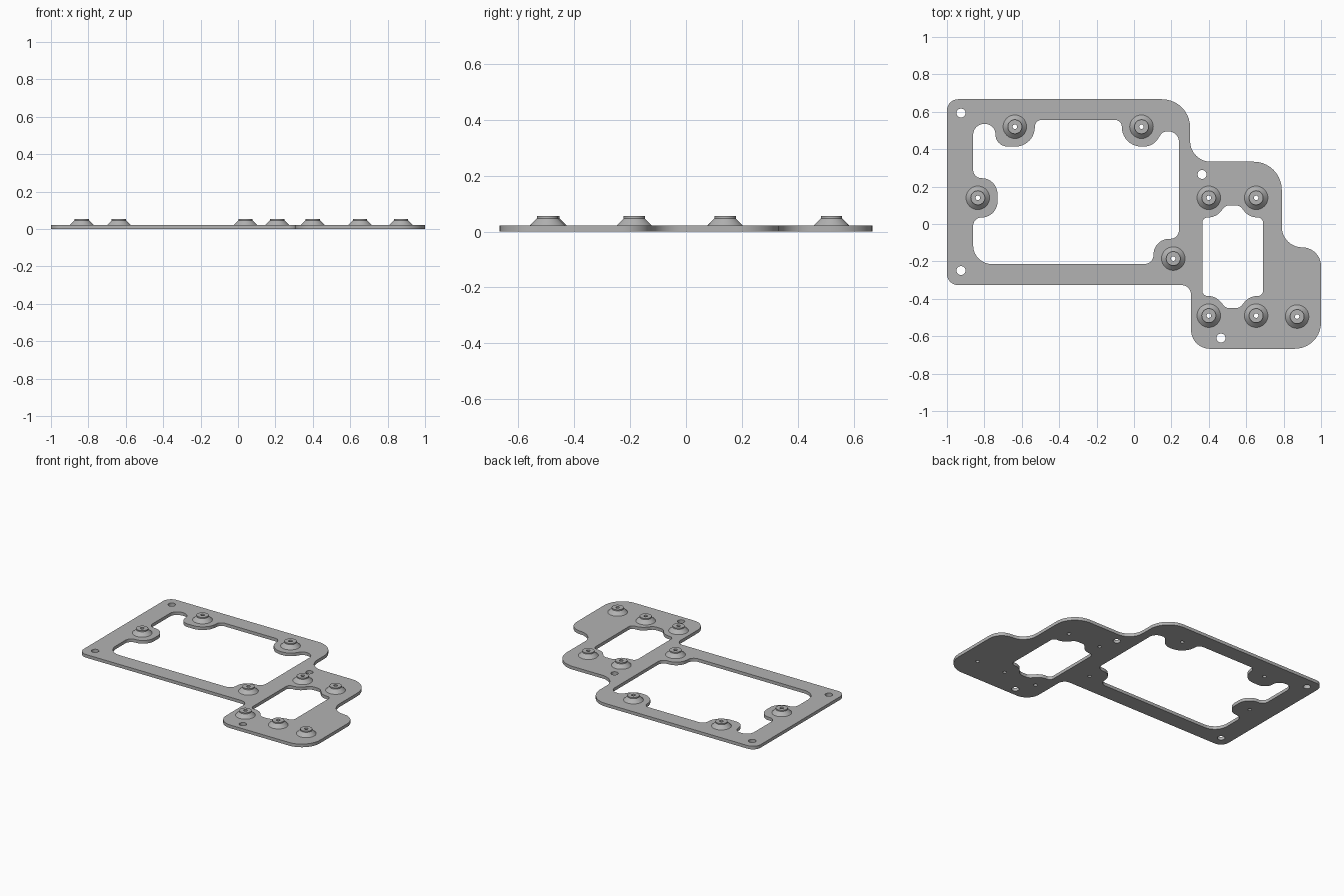
import bpy, bmesh, math
from mathutils import Vector

if "Cube" in bpy.data.objects:
    bpy.data.objects.remove(bpy.data.objects["Cube"], do_unlink=True)

THICK = 0.022
PIN_R = 0.012

# One grey material for the whole model
grey = bpy.data.materials.new("plain grey")
grey.use_nodes = True
grey.diffuse_color = (0.45, 0.45, 0.45, 1)
grey.node_tree.nodes["Principled BSDF"].inputs["Base Color"].default_value = (0.45, 0.45, 0.45, 1)


def rounded(corners, steps=10):
    """Closed outline from (x, y, radius) corners, each corner replaced by an arc."""
    out = []
    for i, (x, y, r) in enumerate(corners):
        p = Vector((x, y))
        a = (Vector(corners[i - 1][:2]) - p).normalized()
        b = (Vector(corners[(i + 1) % len(corners)][:2]) - p).normalized()
        half = a.angle(b) / 2
        centre = p + (a + b).normalized() * (r / math.sin(half))
        start = p + a * (r / math.tan(half)) - centre
        end = p + b * (r / math.tan(half)) - centre
        sweep = math.atan2(start.x * end.y - start.y * end.x, start.dot(end))
        for k in range(steps + 1):
            t = sweep * k / steps
            c, s = math.cos(t), math.sin(t)
            out.append((centre.x + start.x * c - start.y * s,
                        centre.y + start.x * s + start.y * c))
    return out


def circle(x, y, r, n=24):
    return [(x + r * math.cos(math.tau * k / n), y + r * math.sin(math.tau * k / n))
            for k in range(n)]


def finish(obj):
    obj.data.materials.clear()
    obj.data.materials.append(grey)
    bpy.ops.object.select_all(action="DESELECT")
    obj.select_set(True)
    bpy.context.view_layer.objects.active = obj
    bpy.ops.object.shade_smooth_by_angle(angle=math.radians(25))


# Outer edge of the plate
outer = [(-1, .667, .06), (.3, .667, .15), (.3, .333, .11), (.79, .333, .15),
         (.79, -.125, .11), (1, -.125, .1), (1, -.667, .14), (.305, -.667, .1),
         (.305, -.327, .05), (-1, -.327, .06)]

# Large window, wrapping around the four bosses
large_window = [(-.86, .535, .058), (-.741, .535, .055), (-.741, .414, .064 + .001),
                (-.53, .414, .104), (-.53, .557, .038), (-.065, .557, .038),
                (-.065, .414, .104), (.1, .414, .09), (.155, .495, .04), (.24, .495, .055),
                (.24, -.079, .045), (.104, -.079, .085), (.104, -.214, .048),
                (-.86, -.214, .1), (-.86, .035, .045), (-.73, .035, .084),
                (-.73, .245, .084), (-.86, .245, .045)]

# Small window, symmetric front to back
half_window = [(.365, .035, .029), (.44, .035, .09), (.49, .1, .045),
               (.565, .1, .045), (.615, .035, .09), (.69, .035, .029)]
small_window = half_window + [(x, -.35 - y, r) for x, y, r in reversed(half_window)]

screw_holes = [(-.925, .593), (-.925, -.249), (.364, .265), (.465, -.61)]
standoffs = [(-.637, .52), (.04, .52), (-.835, .14), (.21, -.185), (.4, .14),
             (.653, .14), (.4, -.49), (.653, -.49), (.872, -.495)]

# Plate: filled flat curve with thickness, made into a mesh
curve = bpy.data.curves.new("base_plate", "CURVE")
curve.dimensions = "2D"
curve.fill_mode = "BOTH"
curve.extrude = THICK / 2
loops = [rounded(outer), rounded(large_window), rounded(small_window)]
loops += [circle(x, y, .024) for x, y in screw_holes]
loops += [circle(x, y, PIN_R) for x, y in standoffs]
for loop in loops:
    spline = curve.splines.new("POLY")
    spline.points.add(len(loop) - 1)
    for point, (x, y) in zip(spline.points, loop):
        point.co = (x, y, 0, 1)
    spline.use_cyclic_u = True
plate = bpy.data.objects.new("base_plate", curve)
bpy.context.collection.objects.link(plate)
bpy.ops.object.select_all(action="DESELECT")
plate.select_set(True)
bpy.context.view_layer.objects.active = plate
bpy.ops.object.convert(target="MESH")
plate = bpy.context.view_layer.objects.active
bm = bmesh.new()
bm.from_mesh(plate.data)
bmesh.ops.translate(bm, verts=bm.verts, vec=(0, 0, THICK / 2))
bmesh.ops.remove_doubles(bm, verts=bm.verts, dist=0.00005)
bmesh.ops.recalc_face_normals(bm, faces=bm.faces)
bm.to_mesh(plate.data)
bm.free()
finish(plate)

# Standoff: flared foot, short neck and a through hole, turned from a profile
profile = [(PIN_R, 0), (PIN_R, .055), (.038, .055), (.038, .047), (.063, THICK)]
bm = bmesh.new()
rings = [[bm.verts.new((x, y, z)) for x, y in circle(0, 0, r, 32)]
         for r, z in [(r, max(z, THICK)) for r, z in profile]]
for low, high in zip(rings, rings[1:]):
    for k in range(32):
        n = (k + 1) % 32
        bm.faces.new((low[k], low[n], high[n], high[k]))
bmesh.ops.recalc_face_normals(bm, faces=bm.faces)
# The foot's outer wall must face outward
foot = max(bm.faces, key=lambda f: f.calc_center_median().xy.length)
if foot.normal.z < 0:
    bmesh.ops.reverse_faces(bm, faces=bm.faces)
mesh = bpy.data.meshes.new("standoff")
bm.to_mesh(mesh)
bm.free()
for i, (x, y) in enumerate(standoffs):
    obj = bpy.data.objects.new(f"standoff_{i + 1}", mesh)
    obj.location = (x, y, 0)
    bpy.context.collection.objects.link(obj)
    if i == 0:
        finish(obj)
